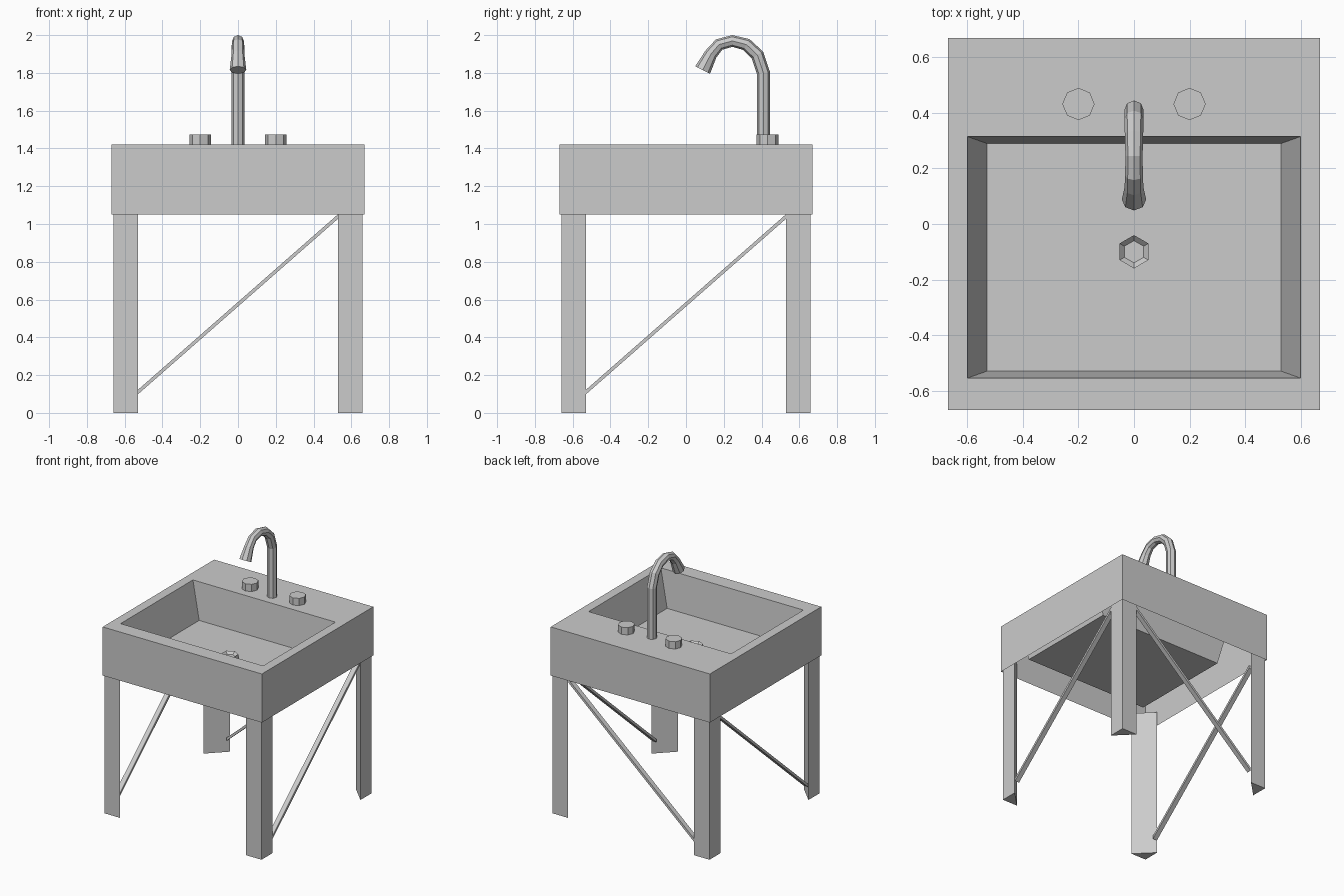
import bpy, bmesh
from math import sin, cos, pi, atan2
from mathutils import Vector

cube = bpy.data.objects.get("Cube")
if cube:
    bpy.data.objects.remove(cube, do_unlink=True)

grey = bpy.data.materials.new("plain_grey")
grey.use_nodes = True
colour = (0.6, 0.6, 0.6, 1)
grey.diffuse_color = colour
grey.node_tree.nodes["Principled BSDF"].inputs["Base Color"].default_value = colour


def finish(name, bm, recalc=True):
    if recalc:
        bmesh.ops.recalc_face_normals(bm, faces=bm.faces)
    mesh = bpy.data.meshes.new(name)
    bm.to_mesh(mesh)
    bm.free()
    mesh.materials.append(grey)
    obj = bpy.data.objects.new(name, mesh)
    bpy.context.collection.objects.link(obj)
    return obj


def loft(name, rings, cap_start=True, cap_end=True):
    """Skin a list of equal-length point rings."""
    bm = bmesh.new()
    rows = [[bm.verts.new(p) for p in ring] for ring in rings]
    n = len(rows[0])
    for a, b in zip(rows, rows[1:]):
        for i in range(n):
            j = (i + 1) % n
            bm.faces.new((a[i], a[j], b[j], b[i]))
    if cap_start:
        bm.faces.new(rows[0][::-1])
    if cap_end:
        bm.faces.new(rows[-1])
    return finish(name, bm)


def rect(x, y0, y1, z):
    return [(-x, y0, z), (x, y0, z), (x, y1, z), (-x, y1, z)]


def polygon(n, r, x, y, z):
    return [(x + r * sin(2 * pi * i / n), y + r * cos(2 * pi * i / n), z) for i in range(n)]


# Sink body: open apron, rim and sloped basin as one shell
TOP, UNDER, FLOOR = 1.42, 1.05, 1.14
loft("sink_body", [
    rect(0.67, -0.67, 0.67, UNDER),
    rect(0.67, -0.67, 0.67, TOP),
    rect(0.60, -0.555, 0.315, TOP),
    rect(0.53, -0.53, 0.29, FLOOR),
], cap_start=False)

# Drain: raised hexagonal collar with a sunken middle
loft("drain", [
    polygon(6, 0.06, 0, -0.1, FLOOR),
    polygon(6, 0.06, 0, -0.1, FLOOR + 0.035),
    polygon(6, 0.04, 0, -0.1, FLOOR + 0.015),
], cap_start=False)

# Legs: three-sided posts with the square edge outward
OUT, IN = 0.66, 0.53
for sy, end in ((-1, "front"), (1, "back")):
    for sx, side in ((1, "left"), (-1, "right")):
        plan = [(sx * OUT, sy * OUT), (sx * IN, sy * OUT), (sx * OUT, sy * IN)]
        loft(f"{end}_{side}_leg", [[(x, y, z) for x, y in plan] for z in (0, 1.15)])


# Braces: thin flat bars rising between neighbouring legs
def brace(name, place):
    lo, hi, t = 0.11, 1.04, 0.012
    ends = [(-IN, lo), (IN, hi)]
    loft(name, [[place(u, w, z + dz) for w, dz in
                 ((0.62, -t), (0.657, -t), (0.657, t), (0.62, t))] for u, z in ends])


brace("left_brace", lambda u, w, z: (w, u, z))
brace("right_brace", lambda u, w, z: (-w, u, z))
brace("back_brace", lambda u, w, z: (u, w, z))

# Faucet: eight-sided tube swept along a hook, flared at the mouth
path = [(0.41, TOP), (0.41, 1.80), (0.378, 1.895), (0.32, 1.95), (0.245, 1.969),
        (0.175, 1.95), (0.132, 1.90), (0.088, 1.815)]
radii = [0.035, 0.035, 0.035, 0.033, 0.031, 0.032, 0.034, 0.044]
rings = []
for i, ((y, z), r) in enumerate(zip(path, radii)):
    before, after = path[max(i - 1, 0)], path[min(i + 1, len(path) - 1)]
    along = Vector((0, after[0] - before[0], after[1] - before[1])).normalized()
    if i == 1:
        along = Vector((0, -0.15, 1)).normalized()
    across = Vector((0, along.z, -along.y))
    ring = []
    for k in range(8):
        a = 2 * pi * k / 8
        ring.append(Vector((0, y, z)) + r * (cos(a) * Vector((1, 0, 0)) + sin(a) * across))
    rings.append(ring)
loft("faucet", rings)

# Tap handles: low octagonal knobs
for x, side in ((0.2, "left"), (-0.2, "right")):
    loft(f"{side}_tap_handle", [polygon(8, 0.058, x, 0.432, z) for z in (TOP, 1.475)])
